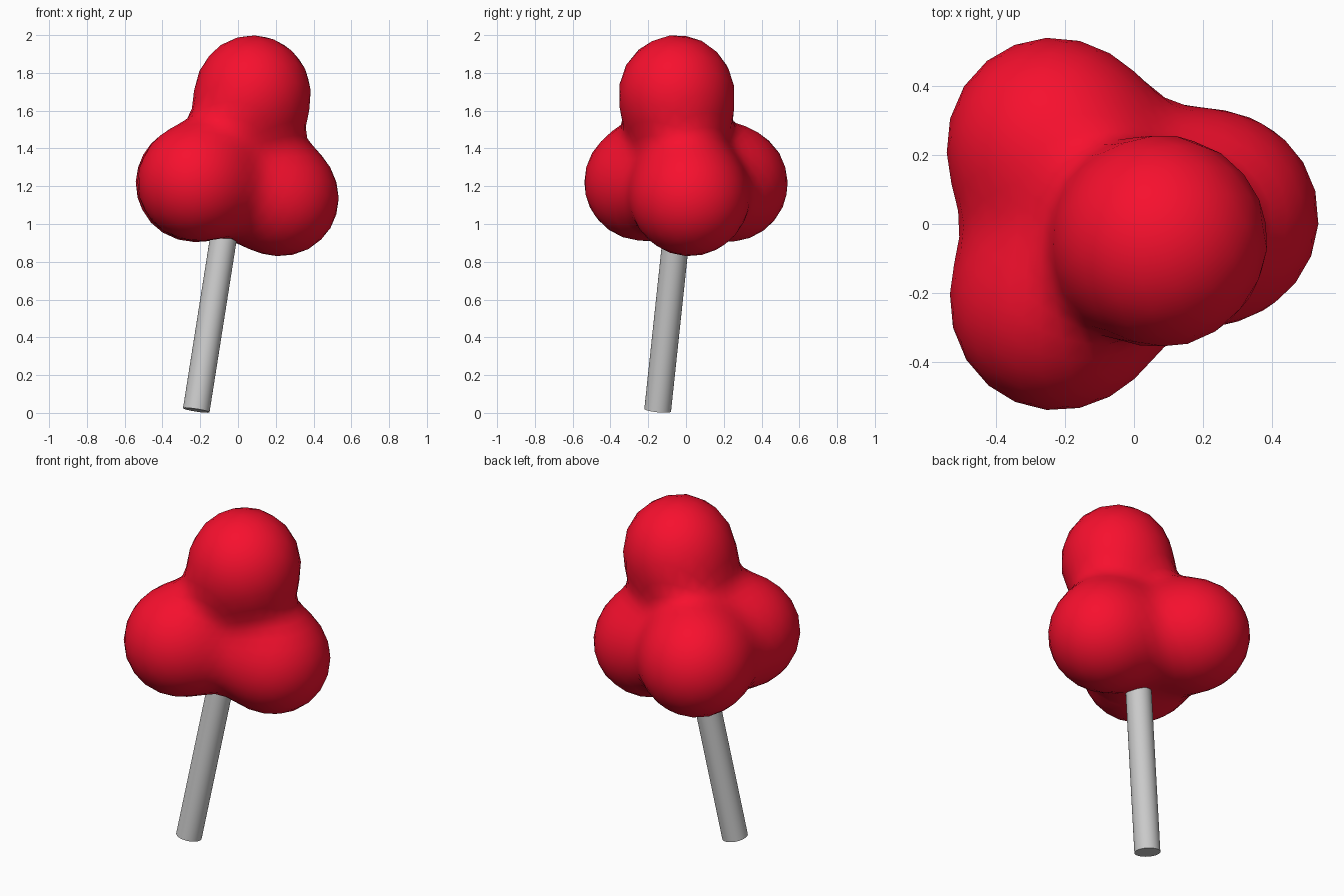
import bpy, bmesh, math
from mathutils import Vector

if "Cube" in bpy.data.objects:
    bpy.data.objects.remove(bpy.data.objects["Cube"])

# Four lobes of the candy head, melted together by a smooth union
RADIUS, BLEND = 0.303, 0.083
LOBES = [Vector(p) for p in ((0.08, -0.05, 1.697), (0.23, 0.02, 1.135),
                             (-0.235, 0.235, 1.215), (-0.225, -0.235, 1.22))]
CENTRE = Vector((-0.03, 0.0, 1.3))


def inside(p):
    return sum(math.exp((RADIUS - (p - c).length) / BLEND) for c in LOBES) > 1


def surface_point(direction):
    lo, hi = 0.0, 1.2
    for _ in range(24):
        mid = (lo + hi) / 2
        if inside(CENTRE + direction * mid):
            lo = mid
        else:
            hi = mid
    return CENTRE + direction * lo


def make_object(name, bm):
    mesh = bpy.data.meshes.new(name)
    bm.to_mesh(mesh)
    bm.free()
    obj = bpy.data.objects.new(name, mesh)
    bpy.context.collection.objects.link(obj)
    return obj


# Candy head: an icosphere pushed out onto the blended lobes
bm = bmesh.new()
bmesh.ops.create_icosphere(bm, subdivisions=4, radius=1)
for v in bm.verts:
    v.co = surface_point(v.co.normalized())
for f in bm.faces:
    f.smooth = True
head = make_object("candy_head", bm)
red = bpy.data.materials.new("red")
red.diffuse_color = (0.93, 0.005, 0.027, 1)
red.use_nodes = True
red.node_tree.nodes["Principled BSDF"].inputs["Base Color"].default_value = red.diffuse_color
head.data.materials.append(red)

# Tilted stick running up into the middle of the head
bottom, top = Vector((-0.221, -0.15, 0.014)), Vector((-0.018, -0.013, 1.3))
axis = top - bottom
bpy.ops.mesh.primitive_cylinder_add(vertices=32, radius=0.071, depth=axis.length,
                                    location=(bottom + top) / 2,
                                    rotation=axis.to_track_quat('Z', 'Y').to_euler())
stick = bpy.context.object
stick.name = "stick"
bpy.ops.object.shade_smooth_by_angle(angle=math.radians(40))
